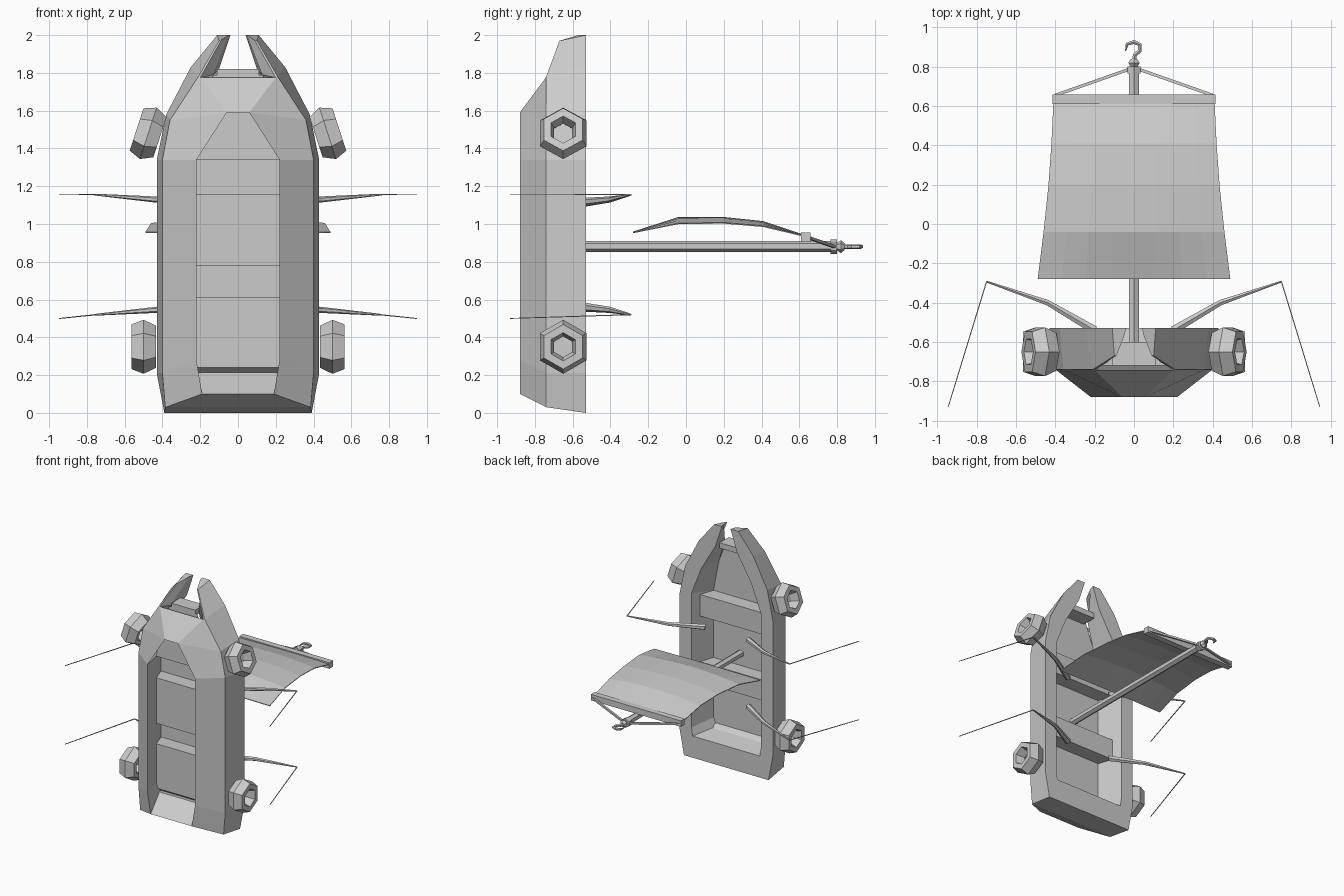
import bpy, math
from mathutils import Vector, Matrix

if "Cube" in bpy.data.objects:
    bpy.data.objects.remove(bpy.data.objects["Cube"])

grey = bpy.data.materials.new("plain grey")
grey.use_nodes = True
grey.diffuse_color = (0.6, 0.6, 0.6, 1)
grey.node_tree.nodes["Principled BSDF"].inputs["Base Color"].default_value = (0.6, 0.6, 0.6, 1)


def make(name, verts, faces, mirror=False):
    mesh = bpy.data.meshes.new(name)
    mesh.from_pydata([tuple(v) for v in verts], [], faces)
    mesh.materials.append(grey)
    ob = bpy.data.objects.new(name, mesh)
    bpy.context.collection.objects.link(ob)
    bpy.context.view_layer.objects.active = ob
    bpy.ops.object.mode_set(mode='EDIT')
    bpy.ops.mesh.select_all(action='SELECT')
    bpy.ops.mesh.normals_make_consistent(inside=False)
    bpy.ops.object.mode_set(mode='OBJECT')
    if mirror:
        ob.modifiers.new("mirror", 'MIRROR').merge_threshold = 0.001
    return ob


def bridge(rings, closed=False, caps=True):
    """Faces joining equal rings of points."""
    n, m = len(rings[0]), len(rings)
    faces = []
    for i in range(m if closed else m - 1):
        j = (i + 1) % m
        faces += [(i*n + k, i*n + (k+1) % n, j*n + (k+1) % n, j*n + k) for k in range(n)]
    if caps and not closed:
        faces += [tuple(range(n)), tuple(range((m-1)*n, m*n))]
    return [p for r in rings for p in r], faces


def rod(name, points, radii, sides=6, mirror=False):
    """Tapered tube through the points."""
    pts = [Vector(p) for p in points]
    rings = []
    for i, p in enumerate(pts):
        t = (pts[min(i+1, len(pts)-1)] - pts[max(i-1, 0)]).normalized()
        up = Vector((0, 0, 1)) if abs(t.z) < 0.9 else Vector((1, 0, 0))
        a = t.cross(up).normalized()
        b = t.cross(a)
        rings.append([p + radii[i] * (a * math.cos(math.tau*(k+.5)/sides)
                                      + b * math.sin(math.tau*(k+.5)/sides)) for k in range(sides)])
    v, f = bridge(rings)
    return make(name, v, f, mirror)


def box(name, lo, hi):
    v = [(x, y, z) for x in (lo[0], hi[0]) for y in (lo[1], hi[1]) for z in (lo[2], hi[2])]
    return make(name, v, [(0, 1, 3, 2), (4, 5, 7, 6), (0, 1, 5, 4), (2, 3, 7, 6), (0, 2, 6, 4), (1, 3, 7, 5)])


# Hull: half ring from stern centre to prong tip; each station lists
# outer rim, chine, keel edge, inner floor edge, inner rim
depth = (-.53, -.74, -.88, -.72, -.53)
stations = [
    ((0, 0), (0, .03), (0, .1), (0, .215), (0, .18)),
    ((.39, 0), (.385, .03), (.19, .1), (.22, .215), (.31, .18)),
    ((.43, .21), (.40, .21), (.22, .28), (.25, .28), (.32, .25)),
    ((.43, 1.34), (.40, 1.34), (.22, 1.34), (.25, 1.34), (.32, 1.37)),
    ((.38, 1.58), (.36, 1.55), (.06, 1.59), (.2, 1.6), (.23, 1.6)),
]
rings = [[(x, y, z) for (x, z), y in zip(s, depth)] for s in stations]
rings.append([(.25, -.53, 1.83), (.21, -.74, 1.78), (.2, -.742, 1.775), (.13, -.7, 1.79), (.1, -.53, 1.82)])
rings.append([(.11, -.53, 2), (.1, -.67, 1.97), (.09, -.67, 1.97), (.05, -.57, 2), (.04, -.53, 2)])
v, f = bridge(rings, caps=False)
f.append(tuple(range(len(v) - 5, len(v))))
make("hull", v, f, mirror=True)

# Bow plate between the prongs
make("bow_plate", [(-.06, -.88, 1.59), (.06, -.88, 1.59), (.2, -.742, 1.775), (-.2, -.742, 1.775)], [(0, 1, 2, 3)])
box("bow_crossbar", (-.11, -.72, 1.775), (.11, -.6, 1.82))

# Floor pressed up into two hollow benches
floor = [(.22, -.68, .21), (.25, -.72, .24)]
for low, high in ((.61, .78), (1.16, 1.34)):
    floor += [(.25, -.72, low), (.29, -.6, low), (.29, -.6, high), (.25, -.72, high)]
floor += [(.2, -.72, 1.6), (.13, -.72, 1.79)]
v = [(s * x, y, z) for x, y, z in floor for s in (-1, 1)]
make("floor", v, [(2*i, 2*i+1, 2*i+3, 2*i+2) for i in range(len(floor) - 1)])

# Hexagonal ring fenders, the bow pair leaning with the flank
section = [(-.065, .112), (0, .143), (.065, .118), (.065, .075), (0, .055), (-.065, .075)]
for place, x, z, lean in (("bow", .475, 1.48, 18), ("stern", .5, .35, 0)):
    move = Matrix.Translation((x, -.65, z)) @ Matrix.Rotation(math.radians(-lean), 4, 'Y')
    ring = []
    for k in range(6):
        a = math.tau * k / 6
        ring.append([move @ Vector((w, r * math.sin(a), r * math.cos(a))) for w, r in section])
    v, f = bridge(ring, closed=True)
    make(place + "_fenders", v, f, mirror=True)

# Fishing rods with their lines
for place, z in (("bow", (1.115, 1.13, 1.155, 1.155)), ("stern", (.56, .545, .52, .5))):
    rod(place + "_rods", [(.2, -.54, z[0]), (.44, -.4, z[1]), (.75, -.293, z[2])], (.024, .016, .005), mirror=True)
    rod(place + "_lines", [(.75, -.293, z[2]), (.945, -.93, z[3])], (.004, .003), 4, True)

# Mast, collar and hook
rod("mast", [(0, -.72, .882), (0, .8, .882)], (.029, .029))
rod("mast_collar", [(0, .765, .88), (0, .8, .88)], (.038, .038))
rod("hook_base", [(0, .8, .88), (0, .82, .88), (0, .84, .88)], (.02, .034, .018))
rod("hook", [(0, .835, .88), (.005, .86, .88), (.03, .882, .88), (.03, .912, .88), (0, .926, .88),
             (-.035, .915, .88), (-.043, .88, .88)], (.012, .012, .012, .012, .012, .01, .003))

# Yard and its stays
box("yard", (-.415, .61, .905), (.415, .66, .955))
rod("stays", [(.4, .655, .925), (.03, .785, .88)], (.011, .011), 4, True)

# Billowing sail: crown and edge heights for each row
rows = [(-.28, .49, .96, .957), (-.04, .46, 1.037, 1.005), (.2, .435, 1.037, 1.008),
        (.41, .42, 1.015, .99), (.62, .41, .945, .94)]
cols = 8
v = []
for y, half, crown, edge in rows:
    for i in range(cols + 1):
        t = 2 * i / cols - 1
        v.append((t * half, y, crown + (edge - crown) * t * t))
n = cols + 1
sail = make("sail", v, [(r*n + i, r*n + i + 1, (r+1)*n + i + 1, (r+1)*n + i)
                        for r in range(len(rows) - 1) for i in range(cols)])
sail.modifiers.new("thickness", 'SOLIDIFY').thickness = .006
